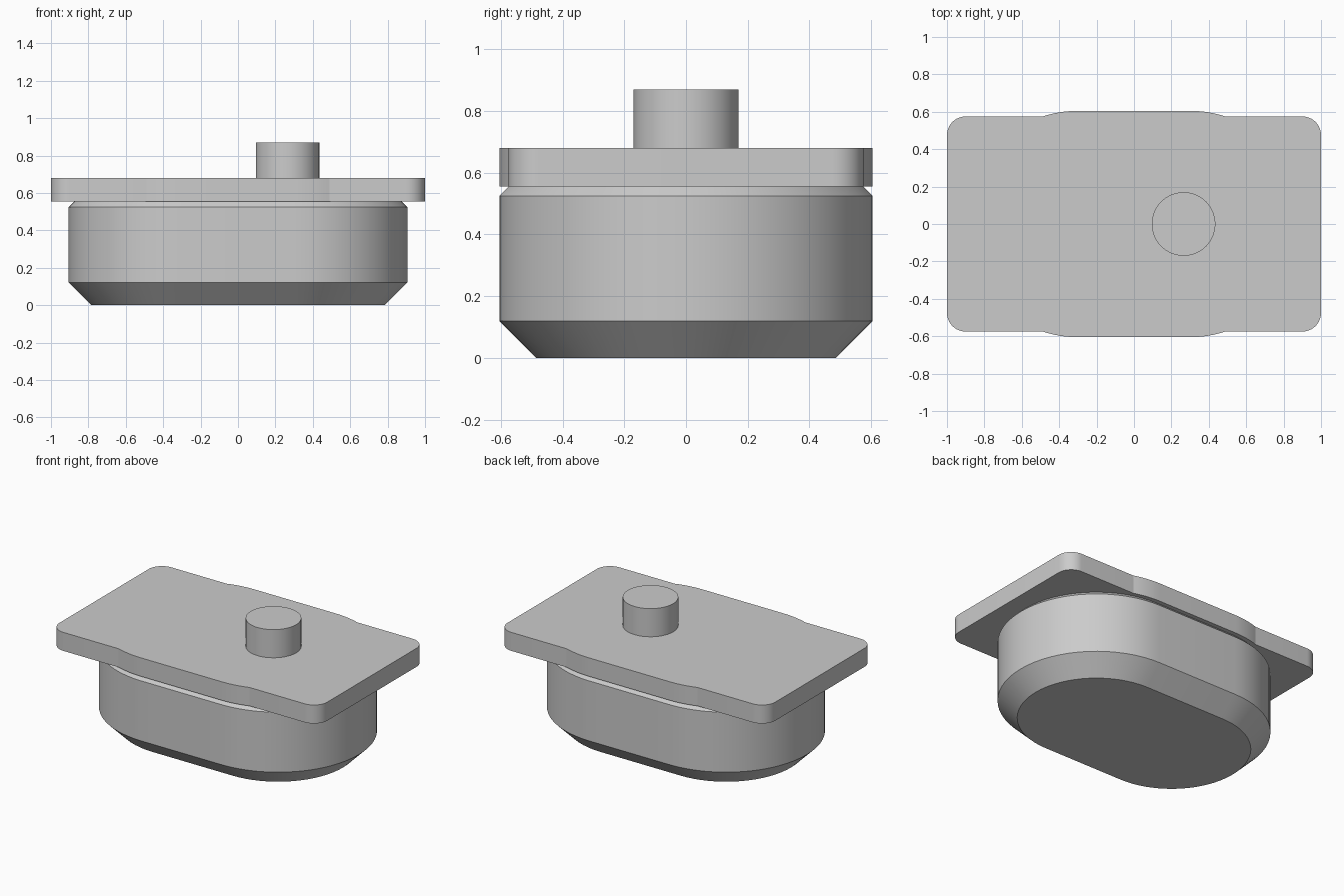
import bpy, bmesh
from math import cos, sin, pi, radians, asin

cube = bpy.data.objects.get("Cube")
if cube:
    bpy.data.objects.remove(cube, do_unlink=True)

grey = bpy.data.materials.new("plain grey")
grey.use_nodes = True
colour = (0.6, 0.6, 0.6, 1)
grey.diffuse_color = colour
grey.node_tree.nodes["Principled BSDF"].inputs["Base Color"].default_value = colour

RADIUS, OFFSET = 0.605, 0.3     # rounded ends of the body


def arc(cx, cy, r, start, end, steps):
    """Points along an arc, angles in radians."""
    angles = [start + (end - start) * i / steps for i in range(steps + 1)]
    return [(cx + r * cos(a), cy + r * sin(a)) for a in angles]


def stadium(inset):
    r = RADIUS - inset
    return arc(OFFSET, 0, r, -pi / 2, pi / 2, 32) + arc(-OFFSET, 0, r, pi / 2, 3 * pi / 2, 32)


def loft(name, layers):
    """Stack matching outlines (height, points) into a closed solid."""
    bm = bmesh.new()
    rings = [[bm.verts.new((x, y, z)) for x, y in pts] for z, pts in layers]
    n = len(rings[0])
    for low, high in zip(rings, rings[1:]):
        for i in range(n):
            j = (i + 1) % n
            bm.faces.new((low[i], low[j], high[j], high[i]))
    bm.faces.new(rings[0][::-1])
    bm.faces.new(rings[-1])
    mesh = bpy.data.meshes.new(name)
    bm.to_mesh(mesh)
    bm.free()
    mesh.materials.append(grey)
    obj = bpy.data.objects.new(name, mesh)
    bpy.context.collection.objects.link(obj)
    bpy.ops.object.select_all(action='DESELECT')
    obj.select_set(True)
    bpy.context.view_layer.objects.active = obj
    bpy.ops.object.shade_smooth_by_angle(angle=radians(16))
    return obj


# Body with chamfered bottom and top rims
loft("body", [(0, stadium(0.12)), (0.12, stadium(0)),
              (0.525, stadium(0)), (0.555, stadium(0.03))])

# Cover plate: rounded rectangle with a bulge following the body on each long side
half_y, corner = 0.575, 0.1
edge = asin(half_y / RADIUS)
quarter = arc(1 - corner, half_y - corner, corner, 0, pi / 2, 12)
quarter += arc(OFFSET, 0, RADIUS, edge, pi / 2, 8)
half = quarter + [(-x, y) for x, y in reversed(quarter)]
outline = half + [(-x, -y) for x, y in half]
loft("cover_plate", [(0.555, outline), (0.68, outline)])

# Round post standing off centre on the plate
circle = arc(0.265, 0, 0.17, 0, 2 * pi, 64)[:-1]
loft("post", [(0.68, circle), (0.87, circle)])
